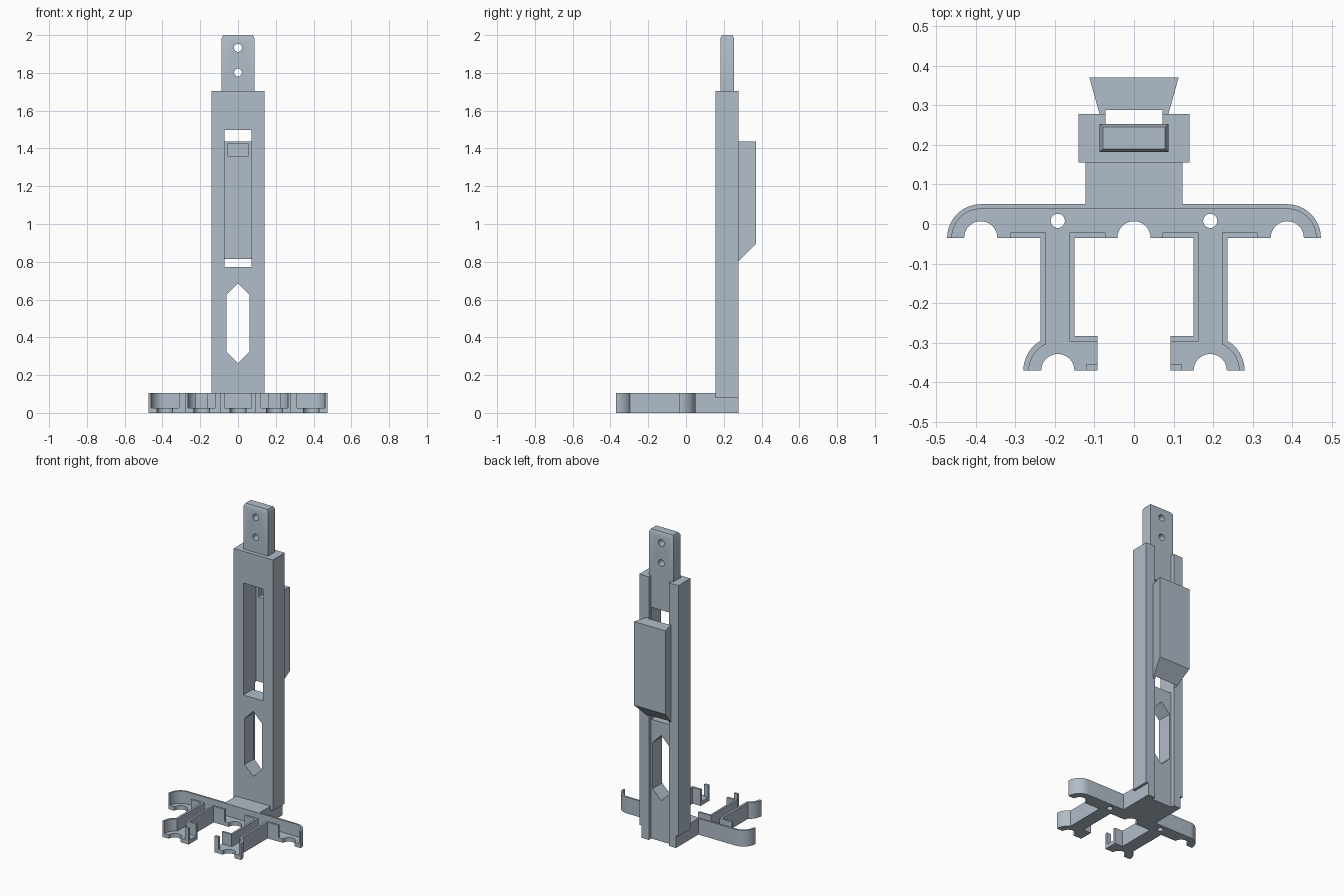
import bpy, bmesh, math

if "Cube" in bpy.data.objects:
    bpy.data.objects.remove(bpy.data.objects["Cube"])

mat = bpy.data.materials.new("light slate grey")
mat.diffuse_color = (0.44, 0.51, 0.585, 1)
mat.use_nodes = True
mat.node_tree.nodes["Principled BSDF"].inputs["Base Color"].default_value = mat.diffuse_color


def prism(name, pts, lo, hi, axis="z", mirror=False):
    """Extrude a flat outline along z, along y (outline in x, z) or along x (outline in y, z)."""
    place = {"z": lambda a, b, h: (a, b, h),
             "y": lambda a, b, h: (a, h, b),
             "x": lambda a, b, h: (h, a, b)}[axis]
    bm = bmesh.new()
    for s in ((1, -1) if mirror else (1,)):
        bottom = bm.faces.new([bm.verts.new(place(s * a, b, lo)) for a, b in pts])
        top = bmesh.ops.extrude_face_region(bm, geom=[bottom])["geom"]
        step = place(0, 0, hi - lo)
        bmesh.ops.translate(bm, vec=step, verts=[v for v in top if isinstance(v, bmesh.types.BMVert)])
    bmesh.ops.recalc_face_normals(bm, faces=bm.faces)
    return finish(name, bm)


def finish(name, bm):
    me = bpy.data.meshes.new(name)
    bm.to_mesh(me)
    bm.free()
    me.materials.append(mat)
    ob = bpy.data.objects.new(name, me)
    bpy.context.collection.objects.link(ob)
    return ob


def rect(x0, x1, y0, y1):
    return [(x0, y0), (x1, y0), (x1, y1), (x0, y1)]


def arc(cx, cy, r, a0, a1, n=16):
    return [(cx + r * math.cos(math.radians(a0 + (a1 - a0) * i / n)),
             cy + r * math.sin(math.radians(a0 + (a1 - a0) * i / n))) for i in range(n + 1)]


def cut(ob, *cutters):
    """Subtract cutters, apply the result and remove the cutters."""
    for c in cutters:
        c.hide_render = True
        m = ob.modifiers.new("cut", "BOOLEAN")
        m.operation, m.object, m.solver = "DIFFERENCE", c, "EXACT"
    dg = bpy.context.evaluated_depsgraph_get()
    me = bpy.data.meshes.new_from_object(ob.evaluated_get(dg))
    ob.modifiers.clear()
    ob.data = me
    for c in cutters:
        bpy.data.objects.remove(c)


FLOOR, RIM = 0.026, 0.105      # clip tray heights
FRONT, BACK = 0.156, 0.278     # column depth
CH, CHY = 0.072, 0.253         # rear channel half width and floor


def channel(half):
    return [(-half, FRONT), (half, FRONT), (half, BACK), (CH, BACK),
            (CH, CHY), (-CH, CHY), (-CH, BACK), (-half, BACK)]


# Column with rear channel, long slot and six-sided window
column = prism("column", channel(0.14), 0.08, 1.703)
cut(column,
    prism("slot_cutter", rect(-0.071, 0.071, 0.772, 1.497), 0.1, 0.35, "y"),
    prism("window_cutter", [(0, 0.264), (0.061, 0.325), (0.061, 0.625),
                            (0, 0.686), (-0.061, 0.625), (-0.061, 0.325)], 0.1, 0.35, "y"))
prism("column_foot", channel(0.123), 0, 0.08)

# Tang on top with chamfered end and two pin holes
tang = prism("tang", rect(-0.087, 0.087, 0.182, CHY), 1.703, 2.0)
bm = bmesh.new()
bm.from_mesh(tang.data)
edges = [e for e in bm.edges if all(v.co.z > 1.99 for v in e.verts)]
bmesh.ops.bevel(bm, geom=edges, offset=0.008, segments=1, affect="EDGES")
for v in bm.verts:
    if 1.98 < v.co.z < 1.997:
        v.co.z = 1.984
bm.to_mesh(tang.data)
bm.free()
cut(tang, *[prism("pin_cutter", arc(0, z, 0.021, 0, 345, 23), 0.1, 0.35, "y") for z in (1.802, 1.932)])

# Rear wedge block: flared in plan, sloped at its lower end, relieved and pocketed in front
block = prism("rear_block", [(-0.087, BACK), (-CH, BACK), (-CH, 0.288), (CH, 0.288),
                             (CH, BACK), (0.087, BACK), (0.113, 0.371), (-0.113, 0.371)], 0.7, 1.438)
cut(block,
    prism("slope_cutter", [(0.25, 0.6), (0.5, 0.6), (0.5, 1.026), (0.25, 0.776)], -0.3, 0.3, "x"),
    prism("pocket_cutter", rect(-0.055, 0.055, 1.361, 1.423), 0.27, 0.325, "y"))

# Neck joining column and tray
prism("neck", rect(-0.123, 0.123, 0.04, FRONT), 0, RIM)

# Tray floor with five clip notches
EX, FX, BY, FY = 0.388, 0.193, -0.035, -0.371   # clip centres
half = ([(0, 0.05)] + arc(EX, BY, 0.085, 90, 0) + arc(EX, BY, 0.042, 0, 180)
        + [(0.237, BY)] + arc(FX, FY, 0.087, 60, 0) + arc(FX, FY, 0.042, 0, 180)
        + [(0.093, FY), (0.093, -0.283), (0.15, -0.283), (0.15, BY)]
        + arc(0, BY, 0.042, 0, 90, 8))
outline = half + [(-x, y) for x, y in reversed(half[1:-1])]
tray = prism("tray_floor", outline, 0, FLOOR)
cut(tray, *[prism("screw_cutter", arc(s * FX, 0.008, 0.018, 0, 345, 23), -0.1, 0.1) for s in (1, -1)])

# Raised tray walls, mirrored left and right
prism("back_wall", [(0, 0.05)] + arc(EX, BY, 0.085, 90, 0) + arc(EX, BY, 0.073, 0, 90)
      + [(0, 0.038)], 0, RIM, mirror=True)
prism("outer_leg_wall", [(0.313, BY), (0.237, BY)] + arc(FX, FY, 0.087, 60, 0)
      + arc(FX, FY, 0.073, 0, 66) + [(0.2227, -0.022), (0.313, -0.022)], 0, RIM, mirror=True)
prism("inner_leg_wall", [(CH, BY), (0.15, BY), (0.15, -0.283), (0.093, -0.283), (0.093, -0.297),
                         (0.163, -0.297), (0.163, -0.022), (CH, -0.022)], 0, RIM, mirror=True)
prism("front_tab", rect(0.093, 0.121, FY, -0.356), 0, RIM, mirror=True)

# Smooth the round parts, keep edges sharp
for ob in bpy.context.collection.objects:
    ob.select_set(True)
    bpy.context.view_layer.objects.active = ob
bpy.ops.object.shade_smooth_by_angle(angle=math.radians(30))
